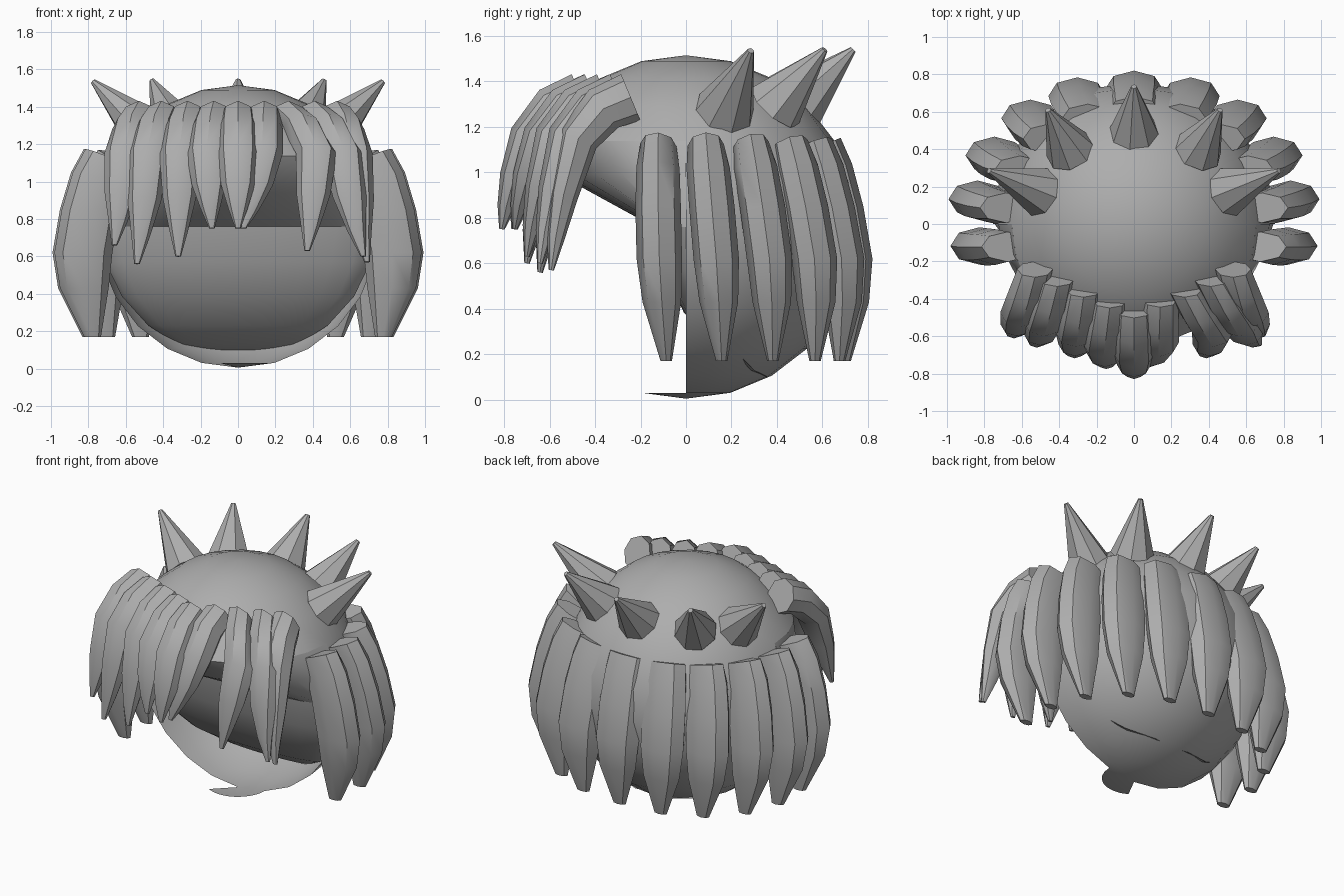
import bpy, bmesh, math
from mathutils import Vector

if "Cube" in bpy.data.objects:
    bpy.data.objects.remove(bpy.data.objects["Cube"])

grey = bpy.data.materials.new("hair grey")
grey.diffuse_color = (0.42, 0.42, 0.42, 1)
grey.use_nodes = True
grey.node_tree.nodes["Principled BSDF"].inputs["Base Color"].default_value = grey.diffuse_color
R, CZ = 0.755, 0.76


def finish(name, bm, angle=40, closed=True):
    if closed:
        bmesh.ops.recalc_face_normals(bm, faces=bm.faces)
    me = bpy.data.meshes.new(name)
    bm.to_mesh(me)
    bm.free()
    me.materials.append(grey)
    ob = bpy.data.objects.new(name, me)
    bpy.context.collection.objects.link(ob)
    bpy.ops.object.select_all(action='DESELECT')
    bpy.context.view_layer.objects.active = ob
    ob.select_set(True)
    bpy.ops.object.shade_smooth_by_angle(angle=math.radians(angle))
    return ob


def loft(name, rings, angle=40):
    """Skin a list of equal point rings and cap both ends."""
    bm = bmesh.new()
    vs = [[bm.verts.new(p) for p in ring] for ring in rings]
    n = len(vs[0])
    for a, b in zip(vs, vs[1:]):
        for i in range(n):
            j = (i + 1) % n
            bm.faces.new((a[i], a[j], b[j], b[i]))
    bm.faces.new(vs[0])
    bm.faces.new(vs[-1])
    return finish(name, bm, angle)


def oval(c, u, v, n=8):
    return [c + u * math.cos(2 * math.pi * i / n) + v * math.sin(2 * math.pi * i / n)
            for i in range(n)]


# Scalp shell: sphere with the front below the forehead removed, chin lip kept on one side
bm = bmesh.new()
bmesh.ops.create_uvsphere(bm, u_segments=24, v_segments=12, radius=R)
cut = []
for f in bm.faces:
    c = f.calc_center_median()
    lip = c.z < -0.95 * R and c.x > -0.06
    if c.y < -0.005 and c.z < 0.5 * R and not lip:
        cut.append(f)
bmesh.ops.delete(bm, geom=cut, context='FACES')
bmesh.ops.translate(bm, verts=bm.verts, vec=(0, 0, CZ))
finish("scalp_shell", bm, 60, False)


# Open sheet made of rows of points
def sheet(name, rows):
    bm = bmesh.new()
    vs = [[bm.verts.new(p) for p in row] for row in rows]
    for a, b in zip(vs, vs[1:]):
        for i in range(len(a) - 1):
            bm.faces.new((a[i], b[i], b[i + 1], a[i + 1]))
    finish(name, bm, 60, False)


def arc(rx, y0, depth, z, n=12):
    return [(-rx * math.cos(math.pi * i / n), y0 - depth * math.sin(math.pi * i / n), z)
            for i in range(n + 1)]


# Forehead underside slopes back from the brow; face hollow drops from it to the chin
sheet("forehead_underside", [arc(0.654, 0, 0.654, CZ + R / 2),
                             arc(0.725, 0, 0.56, 0.99),
                             arc(0.745, 0, 0.14, CZ)])
sheet("face_hollow", [arc(0.745, 0, 0.14, CZ), arc(0.71, 0.03, 0.13, 0.57),
                      arc(0.62, 0.1, 0.11, 0.385), arc(0.48, 0.2, 0.08, 0.23),
                      arc(0.32, 0.3, 0.04, 0.13), arc(0.12, 0.36, 0.01, 0.1)])

# Hanging locks around sides and back: z, centre radius x / y, half width x / y
LOCK = [(1.12, .69, .60, .14, .08), (1.02, .755, .635, .145, .095),
        (.85, .805, .68, .155, .1), (.62, .845, .72, .155, .1),
        (.43, .84, .72, .13, .085), (.17, .795, .70, .045, .025)]


def hanging_lock(name, deg):
    t = math.radians(deg)
    ct, st = math.cos(t), math.sin(t)
    rings = []
    for k, (z, rx, ry, hx, hy) in enumerate(LOCK):
        lean = 0.06 * (1.17 - z) * abs(ct)
        c = Vector((rx * ct, ry * st + lean, z))
        ring = oval(c, Vector((hx, 0, 0)), Vector((0, hy, 0)))
        if k < 2:  # tilt the upper end so its inner edge dips into the scalp
            for p in ring:
                d = p - c
                p.z += (0.4, 0.2)[k] * (d.x * ct + d.y * st)
        rings.append(ring)
    loft(name, rings)


for k, deg in enumerate((-12, 8, 28, 49, 69)):
    hanging_lock(f"right_lock_{k}", deg)
    hanging_lock(f"left_lock_{k}", 180 - deg)
hanging_lock("back_lock", 90)

# Fringe strands: y, z, half thickness, half width of the central one
FRINGE = [(-.46, 1.33, .11, .095), (-.58, 1.28, .105, .105), (-.69, 1.15, .09, .11),
          (-.755, .98, .065, .09), (-.79, .85, .04, .05), (-.81, .75, .012, .015)]


def fringe_strand(name, x_root, x_mid, x_tip, z_tip):
    rings = []
    for i, (y, z, th, w) in enumerate(FRINGE):
        p = FRINGE[max(i - 1, 0)]
        q = FRINGE[min(i + 1, 5)]
        d = Vector((0, q[0] - p[0], q[1] - p[1])).normalized()
        side = Vector((1, 0, 0))
        if z < 1.15:
            z = 1.15 - (1.15 - z) * (1.15 - z_tip) / 0.40
        if i < 3:
            x = x_root + (x_mid - x_root) * i / 2
        else:
            x = x_mid + (x_tip - x_mid) * (i - 2) / 3
        c = Vector((x, y + 0.41 * abs(x_root), z))
        rings.append(oval(c, side * w, d.cross(side) * th))
    loft(name, rings)


for k, s in enumerate(((-.53, -.605, -.66, .66), (-.41, -.48, -.54, .56),
                       (-.27, -.31, -.32, .60), (-.13, -.165, -.14, .75),
                       (0, 0, 0, .75), (.14, .13, .03, .75),
                       (.27, .42, .37, .63), (.41, .56, .67, .60),
                       (.53, .61, .69, .57))):
    fringe_strand(f"fringe_strand_{k}", *s)


# Crown spikes: tapering cones rooted on the scalp
def spike(name, base, tip):
    base, tip = Vector(base), Vector(tip)
    d = (tip - base).normalized()
    u = d.orthogonal().normalized()
    v = d.cross(u)
    loft(name, [oval(base, u * .135, v * .135), oval(tip, u * .015, v * .015)])


spike("back_spike", (0, .49, 1.3), (0, .735, 1.54))
for s, side in ((1, "right"), (-1, "left")):
    spike(f"{side}_rear_spike", (s * .34, .39, 1.29), (s * .46, .61, 1.54))
    spike(f"{side}_side_spike", (s * .5, .17, 1.27), (s * .775, .285, 1.535))
